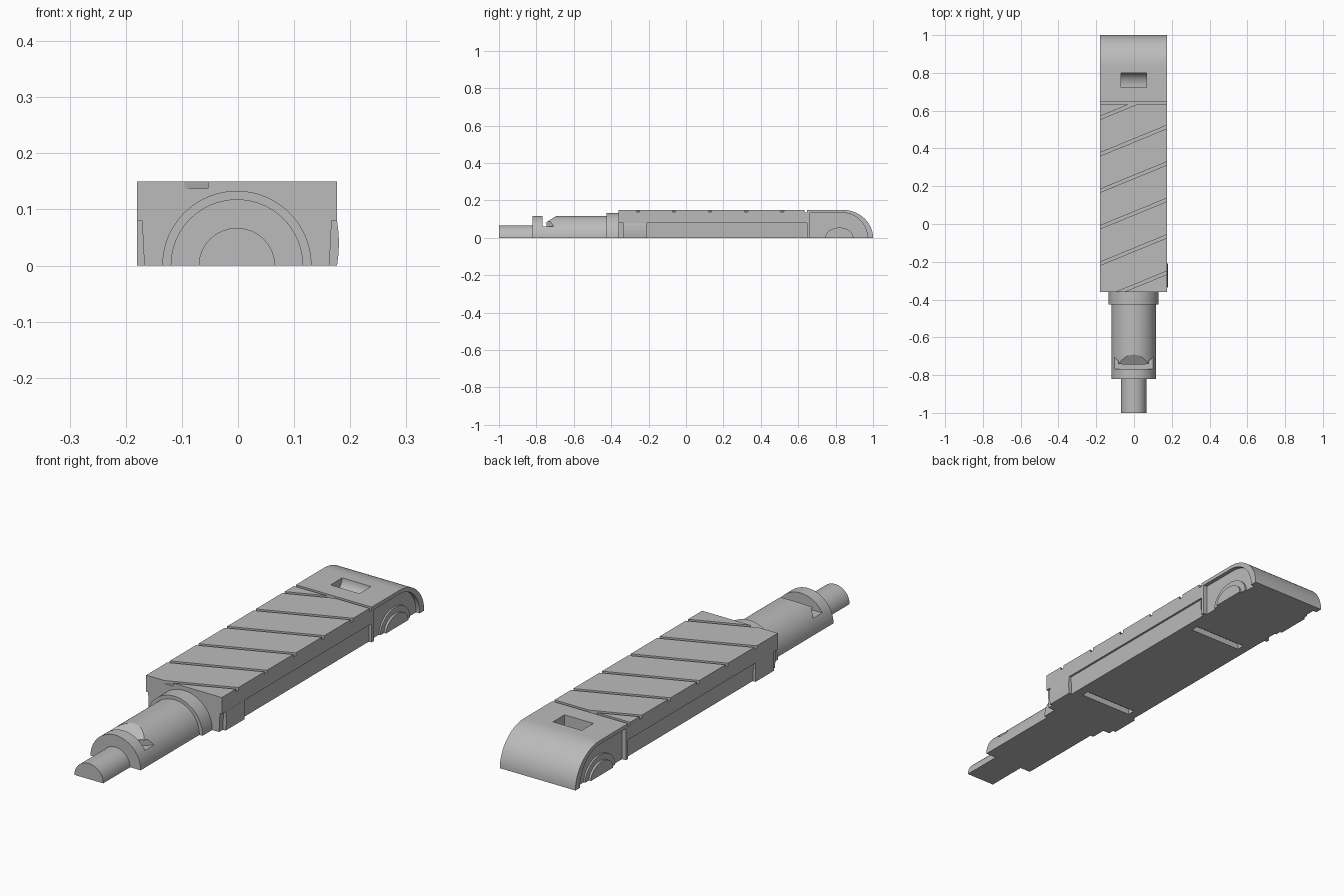
import bpy, bmesh, math
from mathutils import Vector

old = bpy.data.objects.get("Cube")
if old:
    bpy.data.objects.remove(old, do_unlink=True)

grey = bpy.data.materials.new("plain grey")
grey.use_nodes = True
grey.diffuse_color = (0.5, 0.5, 0.5, 1)
grey.node_tree.nodes["Principled BSDF"].inputs["Base Color"].default_value = (0.5, 0.5, 0.5, 1)

CX = -0.002      # middle of the body
HALF = 0.178     # half width of the body
TOP = 0.15       # height of the body


def prism(name, pts, axis, a, b):
    """Extrude a 2D outline along one axis from a to b."""
    place = {"x": lambda p, t: (t, p[0], p[1]),
             "y": lambda p, t: (p[0], t, p[1]),
             "z": lambda p, t: (p[0], p[1], t)}[axis]
    bm = bmesh.new()
    face = bm.faces.new([bm.verts.new(place(p, a)) for p in pts])
    res = bmesh.ops.extrude_face_region(bm, geom=[face])
    move = Vector(place((0, 0), b - a))
    bmesh.ops.translate(bm, vec=move, verts=[g for g in res["geom"] if isinstance(g, bmesh.types.BMVert)])
    bmesh.ops.recalc_face_normals(bm, faces=bm.faces)
    mesh = bpy.data.meshes.new(name)
    bm.to_mesh(mesh)
    bm.free()
    mesh.materials.append(grey)
    obj = bpy.data.objects.new(name, mesh)
    bpy.context.collection.objects.link(obj)
    return obj


def rect(a, b, c, d):
    return [(a, c), (b, c), (b, d), (a, d)]


def arc(cx, cz, rx, rz, start=0, end=180, n=32):
    angles = [math.radians(start + (end - start) * i / n) for i in range(n + 1)]
    return [(cx + rx * math.cos(t), cz + rz * math.sin(t)) for t in angles]


def cut(obj, cutter):
    """Subtract a cutter and throw it away."""
    cutter.hide_render = True
    mod = obj.modifiers.new("cut", "BOOLEAN")
    mod.operation, mod.solver, mod.object = "DIFFERENCE", "EXACT", cutter
    bpy.context.view_layer.objects.active = obj
    bpy.ops.object.modifier_apply(modifier=mod.name)
    bpy.data.objects.remove(cutter, do_unlink=True)


def smooth(obj):
    bpy.ops.object.select_all(action="DESELECT")
    obj.select_set(True)
    bpy.context.view_layer.objects.active = obj
    bpy.ops.object.shade_smooth_by_angle(angle=math.radians(30))


# Front rod, barrel and collar: half cylinders lying along y
rod = prism("front_rod", arc(CX, 0, 0.068, 0.067, n=16), "y", -1, -0.815)
barrel = prism("barrel", arc(CX, 0, 0.118, 0.118, n=40), "y", -0.82, -0.425)
collar = prism("collar", arc(CX, 0, 0.133, 0.133, n=40), "y", -0.425, -0.355)

# Sloping notch near the front of the barrel, with pointed side pockets
cut(barrel, prism("notch_cutter", [(-0.767, 0.06), (-0.745, 0.06), (-0.745, 0.085),
                                   (-0.69, 0.119), (-0.69, 0.2), (-0.767, 0.2)], "x", -0.2, 0.2))
for s in (-1, 1):
    pocket = [(CX + s * 0.14, -0.76), (CX + s * 0.14, -0.67), (CX + s * 0.06, -0.745), (CX + s * 0.06, -0.76)]
    cut(barrel, prism("pocket_cutter", pocket, "z", 0.06, 0.087))

# Main body
body = prism("body", rect(CX - HALF, CX + HALF, 0, TOP), "y", -0.36, 0.633)

# Diagonal grooves across the top
for i in range(6):
    y = -0.33 + 0.193 * i
    rise = 0.41 * 0.25
    line = [(-0.25, y - rise), (0.25, y + rise), (0.25, y + rise + 0.017), (-0.25, y - rise + 0.017)]
    line = [(x, q + 0.185 - 0.193) for x, q in line]
    line = [(x, q) for x, q in line]
    cut(body, prism("groove_cutter", line, "z", 0.137, 0.2))

# Low side recesses: a short one at the front and a long one behind the grip block
for s in (-1, 1):
    for a, b in ((-0.4, -0.335), (-0.21, 0.7)):
        side = [(CX + s * 0.164, -0.02), (CX + s * 0.169, 0.08), (0.3 * s, 0.08), (0.3 * s, -0.02)]
        cut(body, prism("side_cutter", side, "y", a, b))

# Bulging grip block on the left side
prism("grip_block", [(0.17, 0), (0.1765, 0), (0.179, 0.02), (0.18, 0.04), (0.179, 0.06),
                     (0.1765, 0.08), (0.17, 0.08)], "y", -0.335, -0.21)

# Cross slots in the underside
for y in (-0.17, 0.54):
    cut(body, prism("slot_cutter", rect(CX - 0.125, CX + 0.125, y - 0.017, y + 0.017), "z", -0.05, 0.025))

# Lower neck that forms the straight groove in front of the end cap
neck = prism("neck", rect(CX - 0.166, CX + 0.166, 0, 0.135), "y", 0.63, 0.65)
prism("neck_shoulder", rect(CX - HALF, CX + HALF, 0.08, 0.135), "y", 0.633, 0.647)

# Rounded end cap
outline = [(0.647, 0)] + arc(0.835, 0, 0.165, TOP, 0, 90, 24) + [(0.647, TOP)]
cap = prism("end_cap", outline, "x", CX - HALF, CX + HALF)

# Recess with a stepped hub on both sides of the cap
for s in (-1, 1):
    inner = [(0.662, -0.05), (0.97, -0.05)] + arc(0.835, 0, 0.135, 0.134, 0, 90, 24) + [(0.662, 0.134)]
    cut(cap, prism("recess_cutter", inner, "x", CX + s * 0.161, CX + s * 0.3))
    for name, r, h, depth in (("hub_ring", 0.1, 0.08, 0.168), ("hub", 0.075, 0.055, 0.177)):
        hub = prism(f"{'left' if s > 0 else 'right'}_{name}", arc(0.82, 0, r, h, n=20),
                    "x", CX + s * 0.15, CX + s * depth)
        smooth(hub)

# Scooped window in the top of the cap
scoop = [(0.722, 0.2), (0.722, 0.095)] + arc(0.73, TOP, 0.07, 0.055, 270, 360, 10) + [(0.80, 0.2)]
cut(cap, prism("window_cutter", scoop, "x", CX - 0.068, CX + 0.068))

for obj in (rod, barrel, collar, cap):
    smooth(obj)
